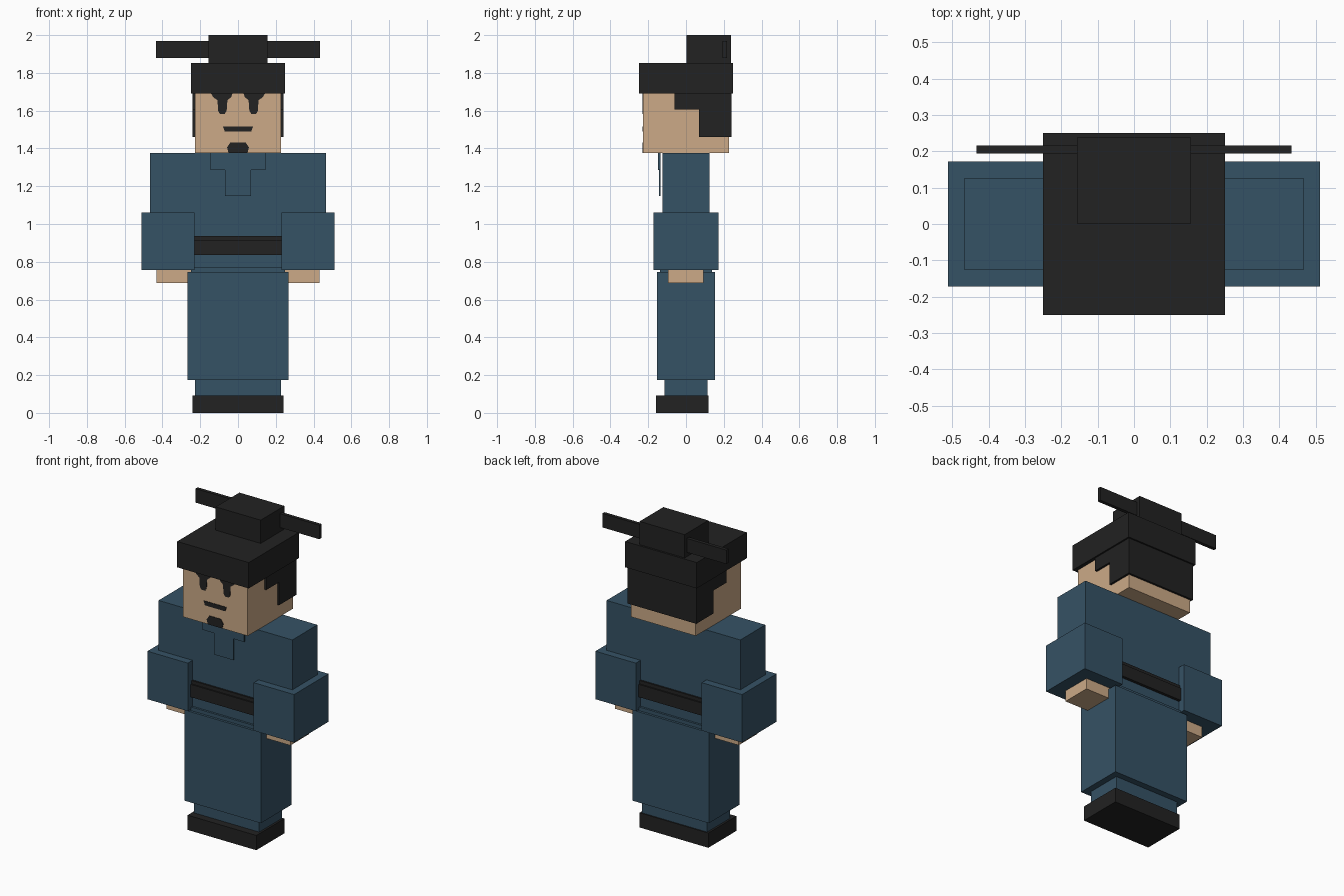
import bpy, bmesh

cube = bpy.data.objects.get("Cube")
if cube:
    bpy.data.objects.remove(cube, do_unlink=True)


def material(name, rgb):
    m = bpy.data.materials.new(name)
    m.use_nodes = True
    m.diffuse_color = (*rgb, 1)
    bsdf = next(n for n in m.node_tree.nodes if n.type == 'BSDF_PRINCIPLED')
    bsdf.inputs["Base Color"].default_value = (*rgb, 1)
    bsdf.inputs["Roughness"].default_value = 0.8
    return m


BLACK = material("black cloth", (0.016, 0.016, 0.016))
BLUE = material("blue robe", (0.036, 0.084, 0.130))
SKIN = material("skin", (0.604, 0.402, 0.242))


def finish(name, bm, mat):
    bmesh.ops.recalc_face_normals(bm, faces=bm.faces)
    mesh = bpy.data.meshes.new(name)
    bm.to_mesh(mesh)
    bm.free()
    mesh.materials.append(mat)
    obj = bpy.data.objects.new(name, mesh)
    bpy.context.collection.objects.link(obj)
    return obj


def box(name, mat, x, y, z):
    """Box from (min, max) ranges on each axis."""
    bm = bmesh.new()
    bmesh.ops.create_cube(bm, size=1)
    for v in bm.verts:
        v.co = [r[0] if c < 0 else r[1] for c, r in zip(v.co, (x, y, z))]
    return finish(name, bm, mat)


def pair(name, mat, x, y, z):
    """The same box on both sides of the body."""
    box("left_" + name, mat, x, y, z)
    box("right_" + name, mat, (-x[1], -x[0]), y, z)


def plate(name, mat, outline, y0, y1):
    """Front-facing plate extruded from an (x, z) outline."""
    bm = bmesh.new()
    face = bm.faces.new([bm.verts.new((x, y0, z)) for x, z in outline])
    ext = bmesh.ops.extrude_face_region(bm, geom=[face])["geom"]
    for v in ext:
        if isinstance(v, bmesh.types.BMVert):
            v.co.y = y1
    return finish(name, bm, mat)


# Feet, legs and skirt
box("shoes", BLACK, (-0.24, 0.24), (-0.16, 0.12), (0, 0.093))
box("legs", BLUE, (-0.227, 0.227), (-0.113, 0.113), (0.093, 0.70))
box("robe_skirt", BLUE, (-0.267, 0.267), (-0.153, 0.153), (0.175, 0.747))

# Upper body, waist and belt
box("torso", BLUE, (-0.467, 0.467), (-0.125, 0.125), (0.77, 1.375))
box("waist_band", BLUE, (-0.25, 0.25), (-0.138, 0.138), (0.74, 0.77))
box("belt", BLACK, (-0.235, 0.235), (-0.143, 0.143), (0.835, 0.915))
box("belt_top", BLACK, (-0.235, 0.235), (-0.135, 0.135), (0.915, 0.937))

# Arms
pair("sleeve", BLUE, (0.23, 0.512), (-0.172, 0.172), (0.757, 1.06))
pair("hand", SKIN, (0.25, 0.432), (-0.095, 0.092), (0.688, 0.80))

# Collar and its hanging tab
box("collar", BLUE, (-0.145, 0.145), (-0.148, -0.136), (1.285, 1.375))
box("collar_tab", BLUE, (-0.068, 0.068), (-0.144, -0.136), (1.148, 1.285))

# Head and stepped hair
box("head", SKIN, (-0.227, 0.227), (-0.227, 0.227), (1.375, 1.72))
box("back_hair", BLACK, (-0.24, 0.24), (0.068, 0.24), (1.46, 1.70))
pair("temple_hair", BLACK, (0.22, 0.24), (-0.06, 0.068), (1.605, 1.70))

# Face details
FACE = (-0.226, -0.230)
eye = [(0.030, 1.690), (0.036, 1.672), (0.056, 1.655), (0.060, 1.600),
       (0.070, 1.583), (0.096, 1.583), (0.106, 1.600), (0.108, 1.655),
       (0.132, 1.672), (0.142, 1.690)]
plate("left_eye", BLACK, eye, *FACE)
plate("right_eye", BLACK, [(-x, z) for x, z in eye], *FACE)
plate("mouth", BLACK, [(-0.07, 1.49), (0.07, 1.49), (0.08, 1.517),
                       (-0.08, 1.517)], *FACE)
plate("beard", BLACK, [(-0.05, 1.376), (0.05, 1.376), (0.058, 1.405),
                       (0.04, 1.432), (-0.04, 1.432), (-0.058, 1.405)], *FACE)

# Hat with raised crown and side wings
box("hat_base", BLACK, (-0.25, 0.25), (-0.25, 0.25), (1.69, 1.853))
box("hat_crown", BLACK, (-0.157, 0.157), (0.002, 0.238), (1.853, 2.0))
pair("hat_wing", BLACK, (0.15, 0.433), (0.194, 0.216), (1.88, 1.968))
